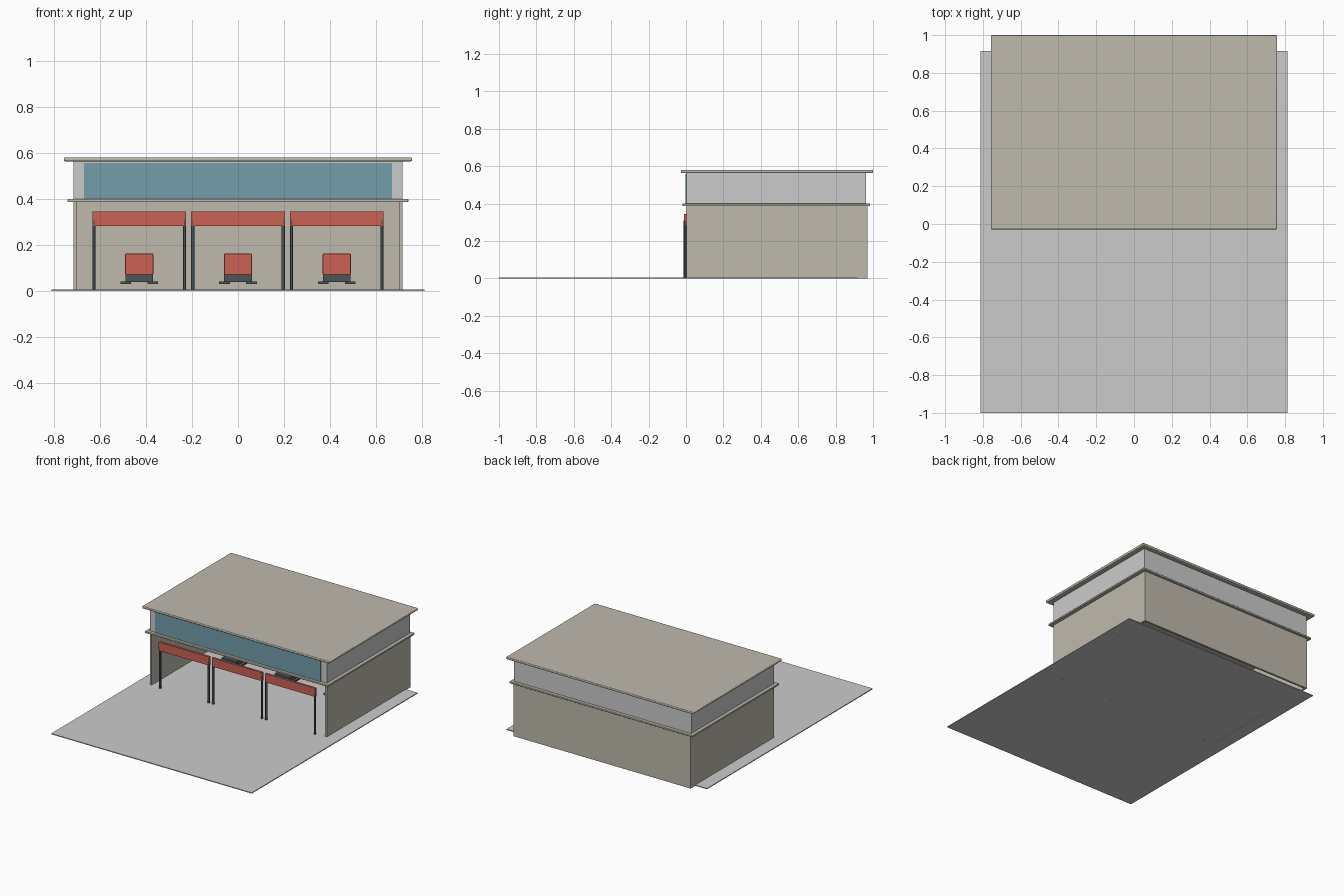
import bpy

if "Cube" in bpy.data.objects:
    bpy.data.objects.remove(bpy.data.objects["Cube"])


def material(name, rgb):
    m = bpy.data.materials.new(name)
    m.diffuse_color = (*rgb, 1)
    m.use_nodes = True
    m.node_tree.nodes["Principled BSDF"].inputs["Base Color"].default_value = m.diffuse_color
    return m


BEIGE = material("beige", (0.52, 0.49, 0.42))
RED = material("red", (0.6, 0.12, 0.09))
DARK = material("dark_steel", (0.07, 0.09, 0.1))
GLASS = material("glass", (0.17, 0.34, 0.4))


def box(name, x, y, z, mat=None, bevel=0):
    """Box from (min, max) pairs, with optional rounded edges."""
    bpy.ops.mesh.primitive_cube_add(size=1, location=[(a + b) / 2 for a, b in (x, y, z)])
    ob = bpy.context.object
    ob.name = name
    ob.scale = [b - a for a, b in (x, y, z)]
    bpy.ops.object.transform_apply(location=False, rotation=False, scale=True)
    if mat:
        ob.data.materials.append(mat)
    if bevel:
        mod = ob.modifiers.new("bevel", 'BEVEL')
        mod.width = bevel
        mod.segments = 3
        bpy.ops.object.shade_smooth_by_angle()
    return ob


# Paved apron and floor
box("floor_slab", (-0.812, 0.812), (-1, 0.917), (0, 0.006))

# Open-fronted ground storey
for side, s in (("left", -1), ("right", 1)):
    box(side + "_wall", sorted((s * 0.702, s * 0.717)), (0.004, 0.97), (0, 0.388), BEIGE)
box("back_wall", (-0.702, 0.702), (0.955, 0.97), (0, 0.388), BEIGE)

# Ledge, upper storey, window band and roof
box("ledge", (-0.742, 0.742), (-0.02, 0.985), (0.386, 0.4), BEIGE, 0.004)
box("upper_storey", (-0.717, 0.717), (0.004, 0.963), (0.4, 0.566))
box("window_band", (-0.67, 0.67), (-0.002, 0.006), (0.4, 0.557), GLASS)
box("roof", (-0.758, 0.758), (-0.028, 1.0), (0.564, 0.581), BEIGE, 0.005)

# Three bays: door header, round posts and a wheeled unit inside
for i, cx in enumerate((-0.43, 0, 0.43), 1):
    box(f"door_header_{i}", (cx - 0.204, cx + 0.204), (-0.012, 0.004), (0.282, 0.345), RED)
    for side, s in (("left", -1), ("right", 1)):
        bpy.ops.mesh.primitive_cylinder_add(vertices=12, radius=0.0075, depth=0.31,
                                            location=(cx + s * 0.197, -0.005, 0.155))
        post = bpy.context.object
        post.name = f"{side}_post_{i}"
        post.data.materials.append(DARK)
        bpy.ops.object.shade_smooth_by_angle()
        # Low side runner
        box(f"{side}_runner_{i}", sorted((cx + s * 0.035, cx + s * 0.082)),
            (0.49, 0.67), (0.029, 0.041), DARK)
    box(f"unit_base_{i}", (cx - 0.06, cx + 0.06), (0.51, 0.65), (0.038, 0.07), DARK)
    box(f"unit_cabinet_{i}", (cx - 0.061, cx + 0.061), (0.54, 0.65), (0.07, 0.162), RED, 0.003)
